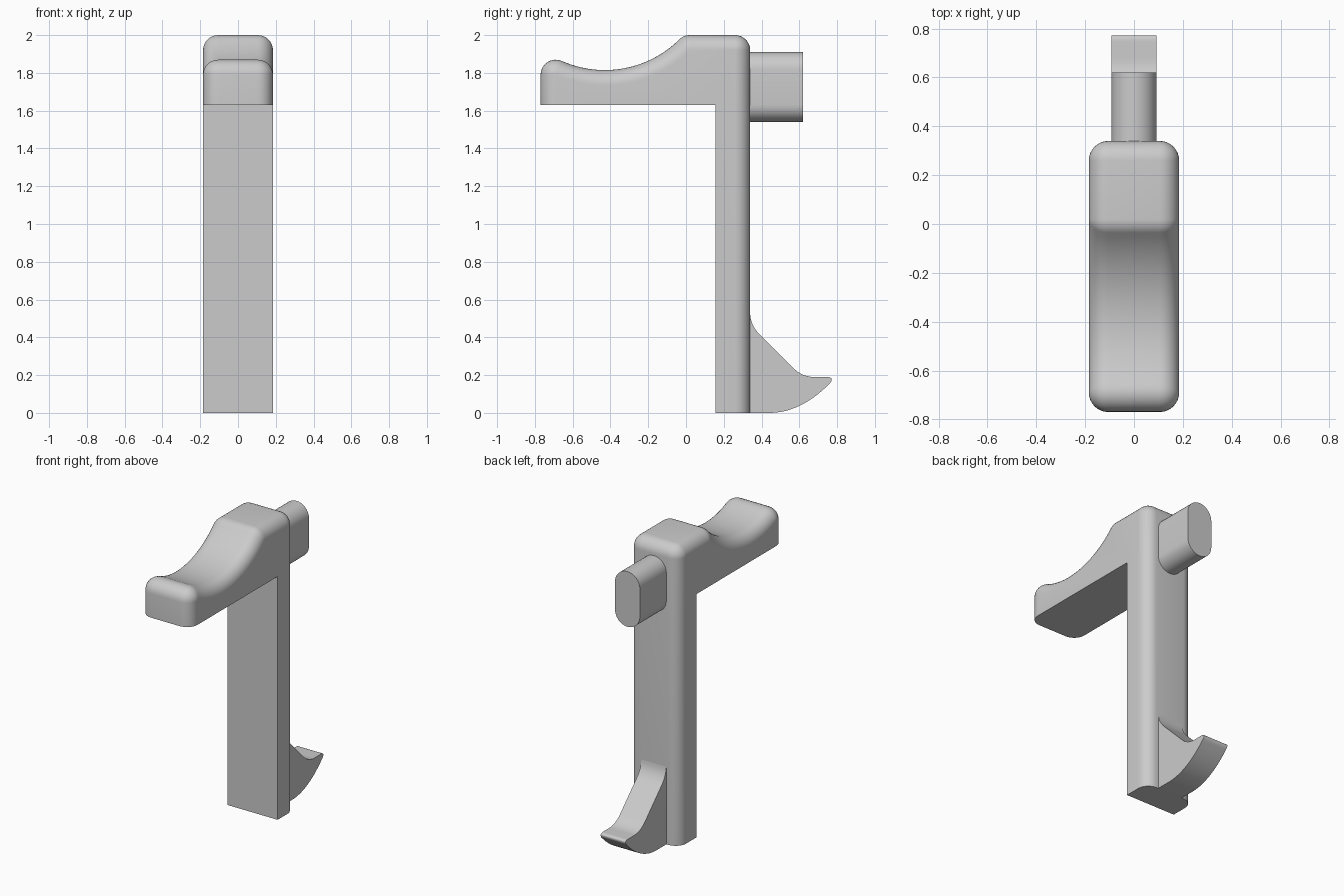
import bpy, bmesh, math
from math import sin, cos, pi, radians

cube = bpy.data.objects.get("Cube")
if cube:
    bpy.data.objects.remove(cube, do_unlink=True)

HALF = 0.185      # half width of the body
R = 0.08          # rounding radius of the body
PEG = 0.0925      # half width of peg and barb

grey = bpy.data.materials.new("plain grey")
grey.use_nodes = True
colour = (0.6, 0.6, 0.6, 1)
grey.diffuse_color = colour
grey.node_tree.nodes["Principled BSDF"].inputs["Base Color"].default_value = colour


def finish(name, bm):
    bmesh.ops.remove_doubles(bm, verts=bm.verts, dist=1e-5)
    bmesh.ops.recalc_face_normals(bm, faces=bm.faces)
    mesh = bpy.data.meshes.new(name)
    bm.to_mesh(mesh)
    bm.free()
    mesh.materials.append(grey)
    obj = bpy.data.objects.new(name, mesh)
    bpy.context.collection.objects.link(obj)
    bpy.ops.object.select_all(action='DESELECT')
    obj.select_set(True)
    bpy.context.view_layer.objects.active = obj
    bpy.ops.object.shade_smooth_by_angle(angle=radians(30))
    return obj


def prism(name, points, offset):
    """Extrude a closed outline of 3D points along an offset."""
    bm = bmesh.new()
    face = bm.faces.new([bm.verts.new(p) for p in points])
    new = bmesh.ops.extrude_face_region(bm, geom=[face], use_keep_orig=True)["geom"]
    bmesh.ops.translate(bm, vec=offset,
                        verts=[v for v in new if isinstance(v, bmesh.types.BMVert)])
    return finish(name, bm)


def bezier(a, b, c, n=8):
    return [tuple((1 - t) ** 2 * p + 2 * t * (1 - t) * q + t * t * s
                  for p, q, s in zip(a, b, c))
            for t in (i / n for i in range(n + 1))]


# Body: a core line in (y, z) with an outward angle at each point
def fan(y, z, a0, a1, n=8):
    return [(y, z, radians(a0 + (a1 - a0) * i / n)) for i in range(n + 1)]


TIP, SHOULDER = (-0.69, 1.79), (0.02, 1.92)
SCOOP = (-0.43, 2.376)
BACK = 0.26
reach = math.dist(SCOOP, TIP)
a_tip = math.degrees(math.atan2(SCOOP[1] - TIP[1], SCOOP[0] - TIP[0]))
a_sh = math.degrees(math.atan2(SCOOP[1] - SHOULDER[1], SCOOP[0] - SHOULDER[0]))

path = [(TIP[0], 1.63, pi)] + fan(*TIP, 180, a_tip)
for i in range(1, 24):
    a = radians(a_tip + (a_sh - a_tip) * i / 24)
    path.append((SCOOP[0] - reach * cos(a), SCOOP[1] - reach * sin(a), a))
path += fan(*SHOULDER, a_sh, 90) + fan(BACK, 1.92, 90, 0) + [(BACK, 0, 0)]

# Rounded cross-section swept along the core line
section = []
for side in (-1, 1):
    for i in range(9):
        t = pi / 2 * (i / 8 if side > 0 else 1 - i / 8)
        section.append((side * (HALF - R + R * sin(t)), R * cos(t)))

bm = bmesh.new()
rings = [[bm.verts.new((x, y + d * cos(a), z + d * sin(a))) for x, d in section]
         for y, z, a in path]
for r0, r1 in zip(rings, rings[1:]):
    for i in range(len(section) - 1):
        bm.faces.new((r0[i], r0[i + 1], r1[i + 1], r1[i]))
inner = [[bm.verts.new((s * HALF, 0.155, z)) for s in (-1, 1)] for z in (1.63, 0)]
for k in (0, -1):
    # Merge repeated core points before capping each flat side
    cap = []
    for ring in rings:
        if not cap or (ring[k].co - cap[-1].co).length > 1e-5:
            cap.append(ring[k])
    bm.faces.new(cap + [inner[1][k], inner[0][k]])
bm.faces.new(rings[0] + [inner[0][1], inner[0][0]])      # arm underside
bm.faces.new(rings[-1] + [inner[1][1], inner[1][0]])     # foot
bm.faces.new((inner[0][0], inner[0][1], inner[1][1], inner[1][0]))  # post front
finish("body", bm)

# Peg: stadium outline pushed out of the back
stadium = []
for zc, start in ((1.8175, 0), (1.6325, pi)):
    for i in range(17):
        a = start + pi * i / 16
        stadium.append((PEG * cos(a), 0.30, zc + PEG * sin(a)))
prism("back_peg", stadium, (0, 0.32, 0))

# Barb: curved hook at the foot of the back
hook = [(0.30, 0), (0.30, 0.52)]
hook += bezier((0.34, 0.52), (0.345, 0.455), (0.40, 0.405))
hook += bezier((0.565, 0.24), (0.615, 0.19), (0.68, 0.19))
hook += bezier((0.745, 0.19), (0.785, 0.19), (0.765, 0.16))
hook += bezier((0.755, 0.15), (0.61, 0.005), (0.45, 0), 14)
prism("barb", [(-PEG, y, z) for y, z in hook], (2 * PEG, 0, 0))
